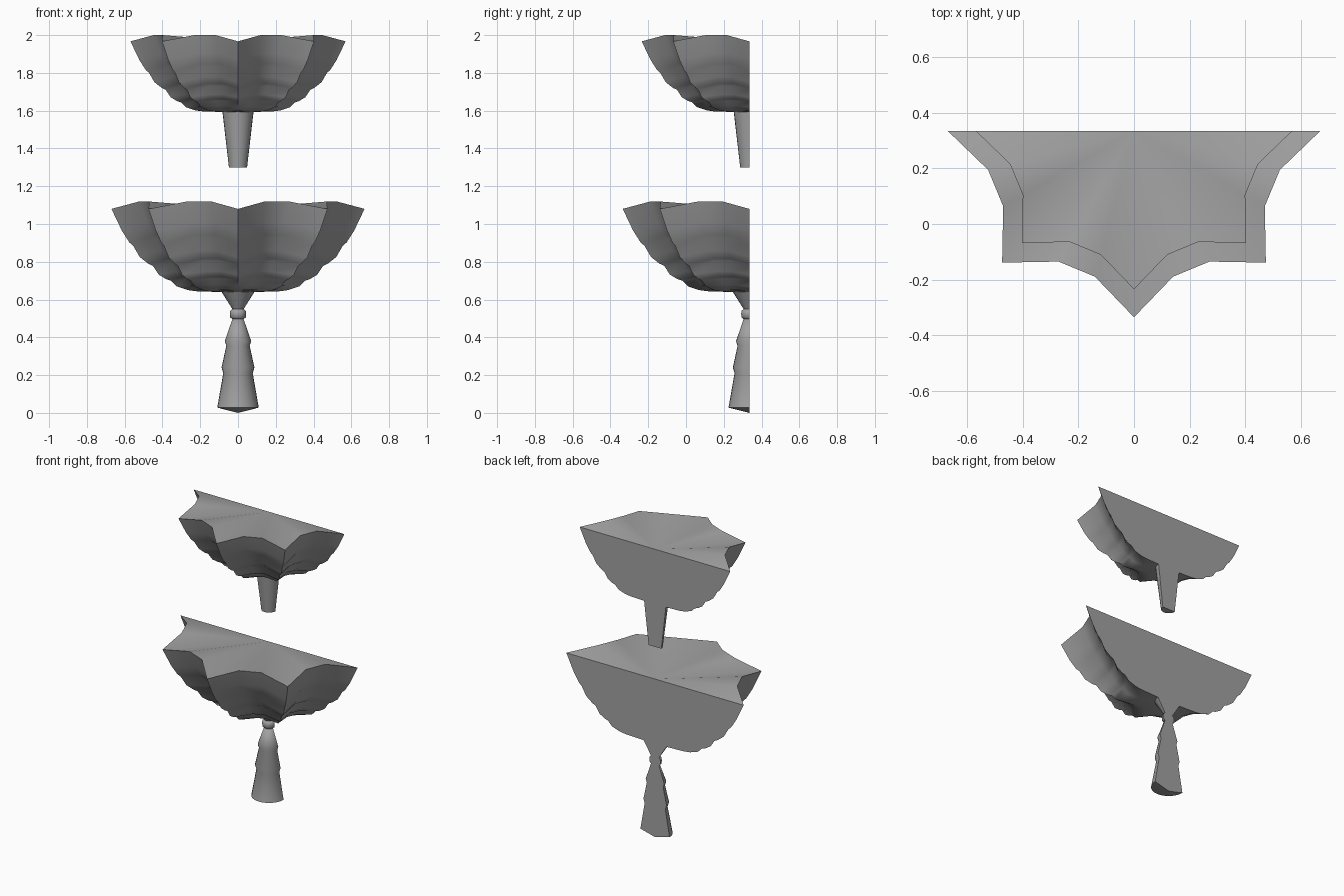
import bpy, bmesh, math

cube = bpy.data.objects.get("Cube")
if cube:
    bpy.data.objects.remove(cube, do_unlink=True)

BACK = 0.335   # y of the flat wall side

stone = bpy.data.materials.new("grey stone")
stone.use_nodes = True
grey = (0.36, 0.36, 0.36, 1)
stone.diffuse_color = grey
stone.node_tree.nodes["Principled BSDF"].inputs["Base Color"].default_value = grey


def half_lathe(name, profile, steps, shape=None, bottom_z=None, angle=50):
    """Half turn of a (radius, z) profile, closed with end fans and a flat back."""
    bm = bmesh.new()
    rings = []
    for r, z in profile:
        ring = []
        for i in range(steps + 1):
            a = math.pi * i / steps
            k, dz = shape(i, z) if shape else (1, 0)
            ring.append(bm.verts.new((r * k * math.cos(a), BACK - r * k * math.sin(a), z + dz)))
        rings.append(ring)
    for upper, lower in zip(rings, rings[1:]):
        for i in range(steps):
            bm.faces.new((upper[i], upper[i + 1], lower[i + 1], lower[i]))
    # end fans
    centres = []
    for ring, z in ((rings[0], None), (rings[-1], bottom_z)):
        c = bm.verts.new((0, BACK, ring[0].co.z if z is None else z))
        centres.append(c)
        for i in range(steps):
            bm.faces.new((c, ring[i], ring[i + 1]))
    # flat back
    outline = [centres[0]] + [r[0] for r in rings] + [centres[1]] + [r[-1] for r in reversed(rings)]
    bm.faces.new(outline)
    bmesh.ops.recalc_face_normals(bm, faces=bm.faces)
    mesh = bpy.data.meshes.new(name)
    bm.to_mesh(mesh)
    bm.free()
    mesh.materials.append(stone)
    obj = bpy.data.objects.new(name, mesh)
    bpy.context.collection.objects.link(obj)
    bpy.ops.object.select_all(action="DESELECT")
    obj.select_set(True)
    bpy.context.view_layer.objects.active = obj
    bpy.ops.object.shade_smooth_by_angle(angle=math.radians(angle))


# tiered bowl: height is measured from the underside
BOWL = [(0.67, 0.44), (0.615, 0.325), (0.575, 0.262), (0.555, 0.245), (0.52, 0.185),
        (0.475, 0.15), (0.45, 0.138), (0.42, 0.092), (0.38, 0.068), (0.355, 0.06),
        (0.325, 0.03), (0.265, 0.01), (0.22, 0.004), (0.1, 0.0)]


def bowl(name, base, scale):
    # eight-pointed star, its points dipping below the lobes between them
    def star(i, z):
        t = (z - base) / (0.44 * scale)
        return (1, 0) if i % 3 == 0 else (0.81, scale * 0.039 * min(1, 2 * t))
    half_lathe(name, [(r * scale, base + h * scale) for r, h in BOWL], 12, star)


bowl("lower_bowl", 0.64, 1.0)
bowl("upper_bowl", 1.593, 0.85)

# stem under the upper bowl
half_lathe("upper_stem", [(0.083, 1.6), (0.048, 1.3)], 12)

# neck, bead and tassel under the lower bowl
half_lathe("neck", [(0.09, 0.645), (0.03, 0.55)], 12)
half_lathe("bead", [(0.03, 0.55), (0.041, 0.54), (0.043, 0.525), (0.041, 0.506), (0.03, 0.496)], 12)
half_lathe("tassel", [(0.03, 0.496), (0.07, 0.38), (0.062, 0.355), (0.087, 0.24),
                      (0.078, 0.21), (0.11, 0.028)], 12, bottom_z=0, angle=85)
